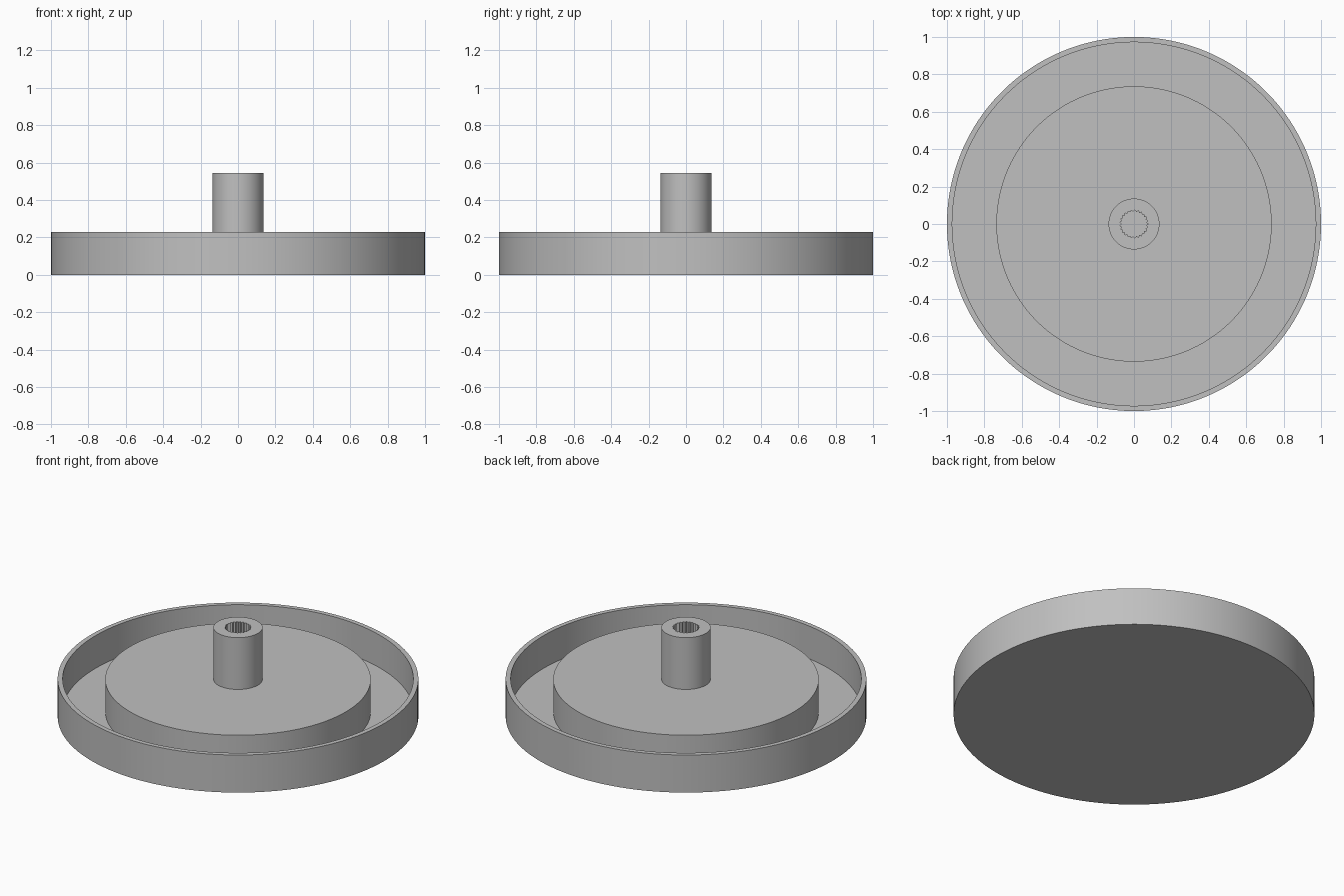
import bpy, bmesh, math

if "Cube" in bpy.data.objects:
    bpy.data.objects.remove(bpy.data.objects["Cube"])

TEETH = 25
SEG = TEETH * 6

grey = bpy.data.materials.new("plain grey")
grey.diffuse_color = (0.53, 0.53, 0.53, 1)
grey.use_nodes = True
grey.node_tree.nodes["Principled BSDF"].inputs["Base Color"].default_value = grey.diffuse_color


def spline(i):
    """Radius of the toothed bore at segment i."""
    return 0.066 + 0.009 * abs((i % 6) - 3) / 3


# Wheel profile from the underside centre, over the rim, up the hub, into the bore
profile = [
    (1.0, 0.0), (1.0, 0.23),          # outer wall
    (0.972, 0.23), (0.972, 0.03),     # inner side of the rim
    (0.736, 0.03), (0.736, 0.228),    # raised disc
    (0.136, 0.228), (0.136, 0.545),   # hub
    (spline, 0.545), (spline, 0.23),  # toothed bore
]

bm = bmesh.new()
rings = []
for radius, z in profile:
    ring = []
    for i in range(SEG):
        a = 2 * math.pi * i / SEG
        r = radius(i) if callable(radius) else radius
        ring.append(bm.verts.new((r * math.cos(a), r * math.sin(a), z)))
    rings.append(ring)

# Walls between rings, then the underside and the bore floor
for lower, upper in zip(rings, rings[1:]):
    for i in range(SEG):
        j = (i + 1) % SEG
        bm.faces.new((lower[i], lower[j], upper[j], upper[i]))
bm.faces.new(rings[0][::-1])
bm.faces.new(rings[-1])
bmesh.ops.recalc_face_normals(bm, faces=bm.faces)

mesh = bpy.data.meshes.new("wheel_with_hub")
bm.to_mesh(mesh)
bm.free()
mesh.materials.append(grey)
wheel = bpy.data.objects.new("wheel_with_hub", mesh)
bpy.context.collection.objects.link(wheel)

# Smooth round walls, crisp edges
bpy.context.view_layer.objects.active = wheel
wheel.select_set(True)
bpy.ops.object.shade_smooth_by_angle(angle=math.radians(30))
